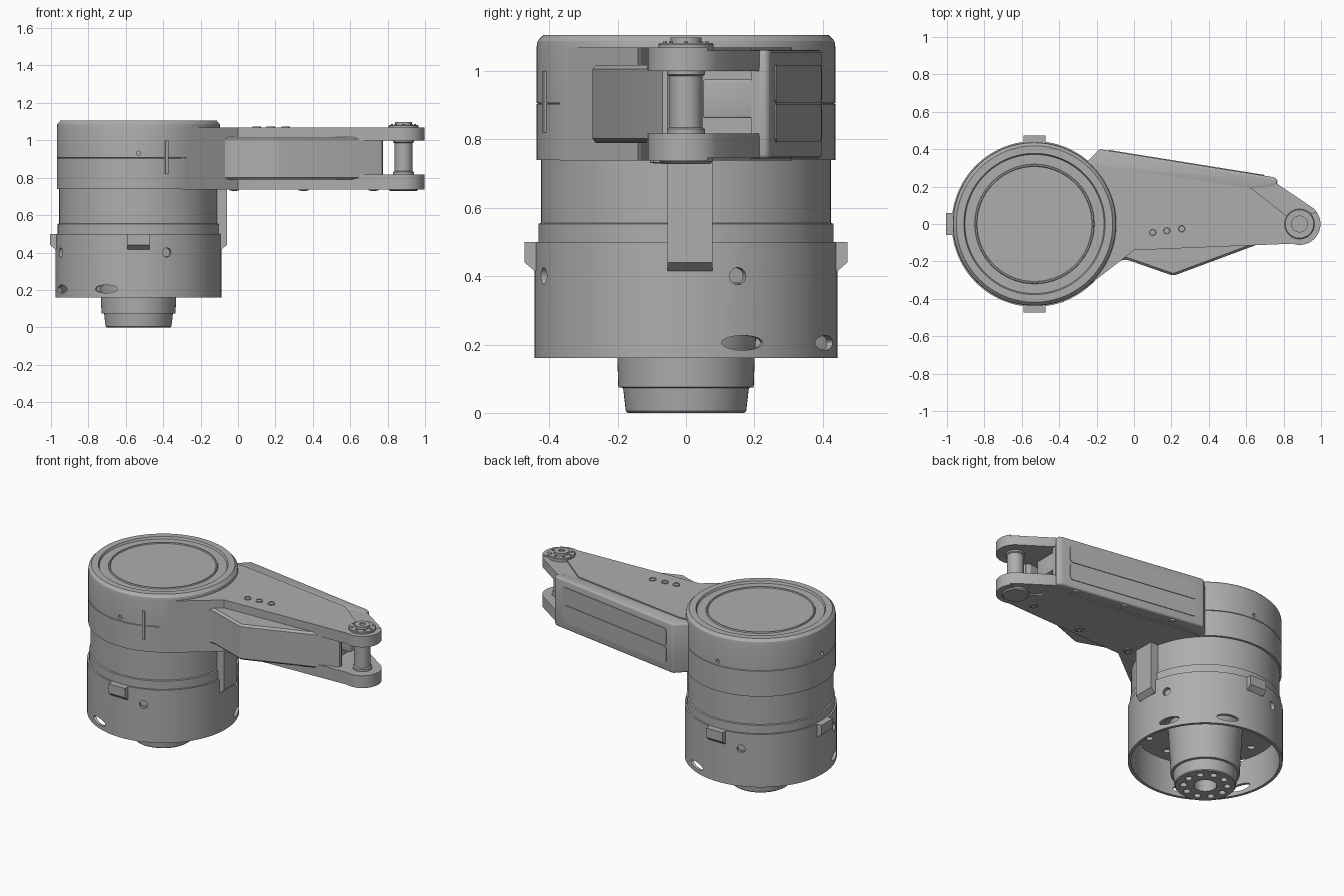
import bpy, bmesh
from math import sin, cos, pi, radians, atan2
from mathutils import Matrix, Vector

old = bpy.data.objects.get("Cube")
if old:
    bpy.data.objects.remove(old)

grey = bpy.data.materials.new("machined grey")
grey.use_nodes = True
grey.diffuse_color = (0.42, 0.42, 0.42, 1)
grey.node_tree.nodes["Principled BSDF"].inputs["Base Color"].default_value = (0.42, 0.42, 0.42, 1)

CX = -0.532          # drum axis
PIN = 0.885          # fork pin axis


def finish(name, bm, smooth=True):
    bmesh.ops.recalc_face_normals(bm, faces=bm.faces)
    mesh = bpy.data.meshes.new(name)
    bm.to_mesh(mesh)
    bm.free()
    mesh.materials.append(grey)
    ob = bpy.data.objects.new(name, mesh)
    bpy.context.collection.objects.link(ob)
    if smooth:
        shade(ob)
    return ob


def shade(ob):
    bpy.ops.object.select_all(action='DESELECT')
    ob.select_set(True)
    bpy.context.view_layer.objects.active = ob
    bpy.ops.object.shade_smooth_by_angle(angle=radians(30))


def lathe(name, profile, x, steps=96):
    """Spin (radius, z) points around a vertical axis at x."""
    bm = bmesh.new()
    vs = [bm.verts.new((r, 0, z)) for r, z in profile]
    es = [bm.edges.new(p) for p in zip(vs, vs[1:])]
    bmesh.ops.spin(bm, geom=vs + es, cent=(0, 0, 0), axis=(0, 0, 1),
                   angle=2 * pi, steps=steps, use_merge=True)
    bmesh.ops.remove_doubles(bm, verts=bm.verts, dist=1e-5)
    bmesh.ops.translate(bm, verts=bm.verts, vec=(x, 0, 0))
    return finish(name, bm)


def prism(name, pts, z0, z1, bevel=0, matrix=None, upright=False, segments=3):
    """Extrude an outline in z; bevel all edges, or only the upright ones."""
    bm = bmesh.new()
    face = bm.faces.new([bm.verts.new((x, y, z0)) for x, y in pts])
    ext = bmesh.ops.extrude_face_region(bm, geom=[face])
    top = [v for v in ext["geom"] if isinstance(v, bmesh.types.BMVert)]
    bmesh.ops.translate(bm, verts=top, vec=(0, 0, z1 - z0))
    bmesh.ops.recalc_face_normals(bm, faces=bm.faces)
    if bevel:
        edges = [e for e in bm.edges if not upright
                 or abs(e.verts[0].co.z - e.verts[1].co.z) > 1e-4]
        bmesh.ops.bevel(bm, geom=edges, offset=bevel, segments=segments,
                        profile=0.5, affect='EDGES', clamp_overlap=True)
    if matrix:
        bmesh.ops.transform(bm, matrix=matrix, verts=bm.verts)
    return finish(name, bm)


def rod(bm, matrix, r, depth, seg=24):
    bmesh.ops.create_cone(bm, cap_ends=True, segments=seg, radius1=r,
                          radius2=r, depth=depth, matrix=matrix)


def radial(angle, r, z):
    """Frame on the drum whose local z points outward."""
    return (Matrix.Translation((CX, 0, z)) @ Matrix.Rotation(radians(angle), 4, 'Z')
            @ Matrix.Translation((r, 0, 0)) @ Matrix.Rotation(pi / 2, 4, 'Y'))


def cut(ob, bm):
    cutter = finish("cutter", bm, False)
    cutter.hide_render = True
    mod = ob.modifiers.new("cut", 'BOOLEAN')
    mod.operation, mod.solver, mod.object = 'DIFFERENCE', 'EXACT', cutter
    bpy.context.view_layer.objects.active = ob
    bpy.ops.object.modifier_apply(modifier=mod.name)
    bpy.data.objects.remove(cutter)
    shade(ob)


# Base skirt, open below, with screw holes and oval ports
base = lathe("base_skirt", [(0, .38), (.425, .38), (.425, .16), (.443, .16),
                            (.443, .5), (0, .5)], CX)
bm = bmesh.new()
for k in range(4):
    rod(bm, radial(90 * k + 20, .45, .4), .025, .06)
for a in (22, 67, 202, 247):
    rod(bm, radial(a, .44, .205) @ Matrix.Diagonal((.33, 1, 1, 1)), .065, .1, 32)
for k in range(12):
    a = 2 * pi * k / 12
    rod(bm, Matrix.Translation((CX + .34 * cos(a), .34 * sin(a), .38)), .022, .04, 16)
cut(base, bm)

# Output hub with bolt circle and bore
hub = lathe("output_hub", [(0, .39), (.215, .39), (.201, .16), (.198, .075), (.184, .073),
                           (.176, .005), (.171, 0), (0, 0)], CX, 64)
bm = bmesh.new()
rod(bm, Matrix.Translation((CX, 0, 0)), .065, .16, 32)
for k in range(10):
    a = 2 * pi * k / 10
    rod(bm, Matrix.Translation((CX + .125 * cos(a), .125 * sin(a), 0)), .02, .06, 16)
cut(hub, bm)

# Neck and upper drum
lathe("neck", [(0, .49), (.432, .49), (.432, .553), (.424, .556), (.424, .75), (0, .75)], CX)
drum = lathe("drum", [(0, .74), (.437, .74), (.437, .903), (.433, .905), (.437, .907),
                      (.437, 1.07), (.434, 1.088), (.418, 1.105), (.378, 1.105),
                      (.372, 1.092), (.32, 1.092), (.317, 1.099), (.31, 1.099),
                      (.307, 1.093), (0, 1.093)], CX)
bm = bmesh.new()
for a in (90, 180, 270):
    rod(bm, radial(a, .437, .93), .012, .03, 16)
cut(drum, bm)
prism("drum_key", [(-.09, -.008), (.09, -.008), (.09, .008), (-.09, .008)], -.02, .008,
      matrix=radial(290, .437, .91))

# Locking tabs around the base, with wedge undersides
for name, angle, top, half, shift in (("front_tab", 270, .5, .058, 0), ("back_tab", 90, .5, .058, 0),
                                      ("outer_tab", 180, .5, .058, 0), ("guide_rail", 0, .74, .066, .012)):
    side = [(.40, .415), (.443, .415), (.472, .44), (.472, top), (.40, top)]
    m = (Matrix.Translation((CX, shift, 0)) @ Matrix.Rotation(radians(angle), 4, 'Z')
         @ Matrix.Rotation(pi / 2, 4, 'X'))
    prism(name, side, -half, half, matrix=m)

# Arm: slabs above and below a core that stops short of the fork
tip = [(PIN + .112 * cos(radians(a)), .112 * sin(radians(a))) for a in range(-110, 51, 8)]
slab = [(-.3, -.37), (-.25, -.335), (0, -.14)] + tip + [(.765, .215), (-.18, .365), (-.3, .3)]
prism("upper_slab", slab, 1.0, 1.06)
prism("lower_slab", slab, .745, .817)
prism("arm_core", [(-.3, -.37), (-.25, -.335), (0, -.14), (.77, -.065), (.77, -.045), (.69, -.045),
                   (.69, .2), (.768, .19), (.768, .215), (-.18, .365), (-.3, .3)], .81, 1.01)
prism("fork_block", [(.66, .05), (.765, .05), (.765, .195), (.66, .195)], .862, .975, .006)
cover = [(-.3, -.37), (-.25, -.335), (0, -.14)] + tip[:-2] + [(.82, .04), (.63, .19), (-.17, .31), (-.3, .3)]
prism("top_cover", cover, 1.055, 1.069)
prism("bottom_cover", cover, .738, .75)

# Rounded side cowling with an inset panel line
cowl = prism("side_cowling", [(-.3, .29), (-.25, .335), (-.185, .4), (.75, .25), (.77, .235), (.76, .2),
                              (.6, .18), (-.2, .28)], .744, 1.0615, .028)
slope = atan2(-.15, .935)
face = (Matrix.Translation((-.185, .4, .905)) @ Matrix.Rotation(slope, 4, 'Z')
        @ Matrix.Rotation(-pi / 2, 4, 'X'))
for name, z0, z1 in (("panel_upper", -.112, -.002), ("panel_lower", .002, .112)):
    prism(name, [(.05, z0), (.89, z0), (.89, z1), (.05, z1)], -.004, .004, .02,
          matrix=face, upright=True)
bm = bmesh.new()
for x in (0, .32, .64):
    rod(bm, Matrix.Translation((x, .335 - .16 * x, .745)), .022, .06, 20)
cut(cowl, bm)

# Angled fin on the front side
prism("front_fin", [(-.1, -.2), (-.04, -.19), (.21, -.277), (.78, -.065), (.76, -.03), (0, -.1)],
      .79, 1.018, .012, segments=1)

# Fork pin, its caps and collars
lathe("fork_pin", [(0, .728), (.07, .728), (.078, .735), (.078, .76), (.056, .76), (.056, .83),
                   (.048, .835), (.048, .985), (.056, .99), (.056, 1.05), (.08, 1.05),
                   (.08, 1.078), (.076, 1.082), (.045, 1.082), (.045, 1.098), (.018, 1.098),
                   (.018, 1.09), (0, 1.09)], PIN, 48)
for k in range(8):
    a = 2 * pi * k / 8
    bm = bmesh.new()
    rod(bm, Matrix.Translation((PIN + .062 * cos(a), .062 * sin(a), 1.083)), .006, .008, 10)
    finish("cap_screw", bm)

# Buttons on the arm and feet underneath
for x, y in ((.1, -.045), (.175, -.035), (.255, -.025)):
    lathe("arm_button", [(0, 1.06), (.022, 1.06), (.022, 1.073), (.017, 1.075), (.015, 1.071),
                         (0, 1.071)], x, 24).location.y = y
for x, y in ((-.02, -.08), (.35, -.07), (.725, -.03)):
    lathe("arm_foot", [(0, .75), (.026, .75), (.026, .732), (.014, .73), (.012, .736),
                       (0, .736)], x, 24).location.y = y
